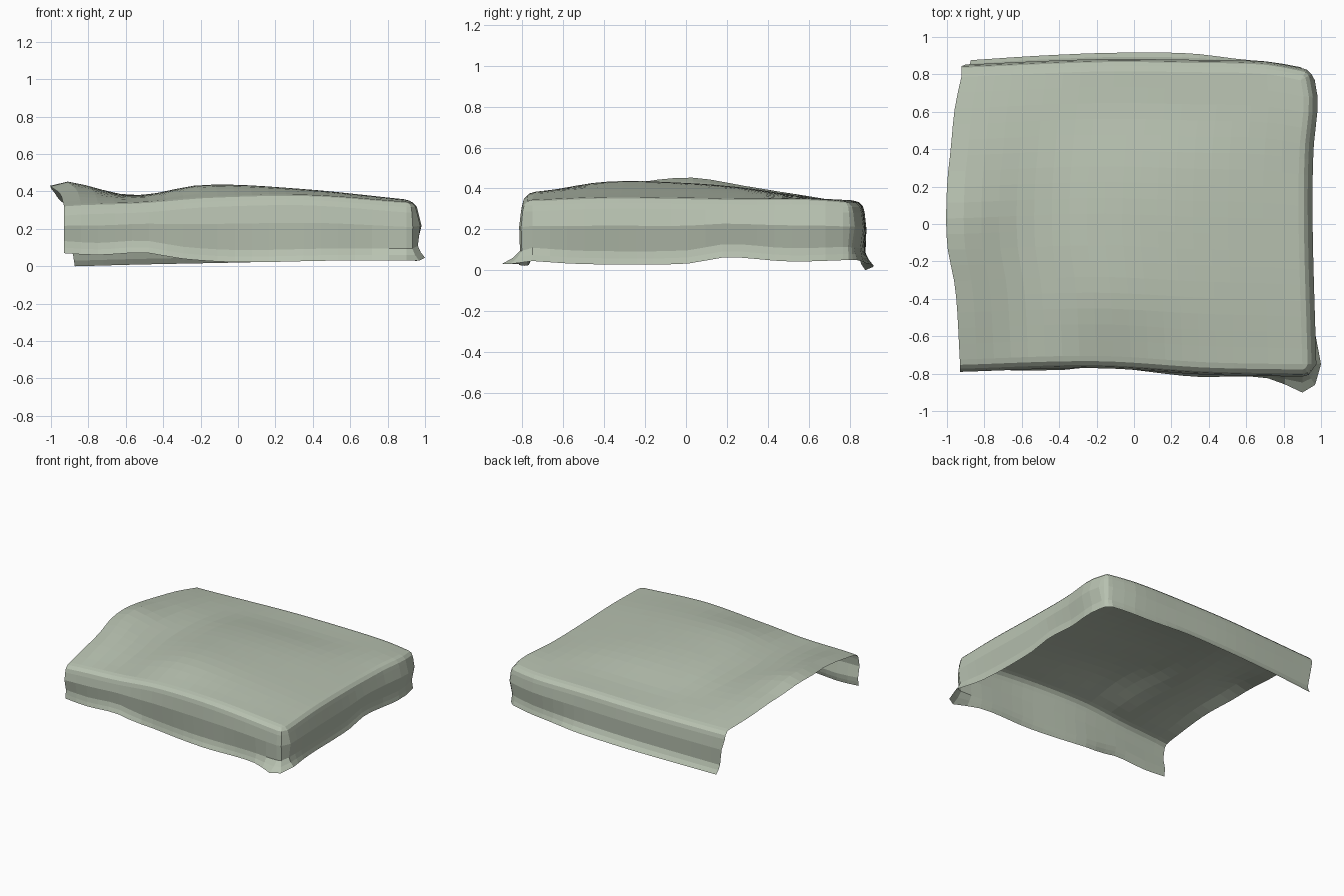
import bpy, bmesh, math
from mathutils import Vector

if "Cube" in bpy.data.objects:
    bpy.data.objects.remove(bpy.data.objects["Cube"])


def curve(keys, t):
    """Smooth interpolation through (position, value) keys."""
    n = len(keys)
    t = min(max(t, keys[0][0]), keys[-1][0])
    i = next(k for k in range(n - 1) if t <= keys[k + 1][0])

    def slope(k):
        a, b = keys[max(k - 1, 0)], keys[min(k + 1, n - 1)]
        return (b[1] - a[1]) / (b[0] - a[0])

    (x0, y0), (x1, y1) = keys[i], keys[i + 1]
    d = x1 - x0
    s = (t - x0) / d
    return ((2*s**3 - 3*s**2 + 1) * y0 + (s**3 - 2*s**2 + s) * d * slope(i)
            + (3*s**2 - 2*s**3) * y1 + (s**3 - s**2) * d * slope(i + 1))


# Plan outline of the flat top (inside the rounded rim)
LEFT = [(-.75, -.93), (-.35, -.955), (-.1, -1), (.2, -1), (.4, -.98), (.62, -.958), (.8, -.92)]
RIGHT = [(-.75, .9), (0, .88), (.4, .885), (.65, .908), (.78, .89)]
FRONT = [(-.95, -.725), (-.2, -.705), (.4, -.74), (.91, -.75)]
BACK = [(-.95, .785), (-.2, .815), (.3, .812), (.7, .802), (.91, .765)]

# Sagging top heights: rows along x, columns along y
YK = (-.74, -.4, 0, .3, .6, .81)
TOP = [(0, (.325, .385, .43, .405, .362, .325)),
       (.05, (.33, .40, .453, .41, .36, .326)),
       (.23, (.342, .368, .38, .378, .355, .332)),
       (.42, (.366, .43, .425, .40, .355, .338)),
       (.7, (.383, .412, .41, .393, .355, .342)),
       (1, (.345, .358, .355, .35, .35, .335))]

# Hem: outward offset and height for each skirt
HEM = {
    "front": ([(-.93, .055), (-.4, .075), (-.2, .06), (.3, .08), (.7, .075), (.91, .155)],
              [(-.93, .07), (-.75, .06), (-.5, .072), (-.3, .04), (0, .022), (.5, .03), (.91, .03)]),
    "right": ([(-.75, .1), (-.5, .065), (0, .065), (.4, .06), (.8, .055)],
              [(-.75, .045), (-.5, .03), (0, .032), (.2, .063), (.5, .043), (.8, .05)]),
    "back": ([(-.91, .09), (-.5, .095), (0, .1), (.3, .1), (.6, .07), (.91, .07)],
             [(-.91, 0), (-.5, .01), (0, .02), (.6, .035), (.91, .05)]),
}
NX, NY, RIM = 20, 18, .057


def top_point(i, j):
    u, v = i / NX, j / NY
    x, y = -.93 + 1.84 * u, -.74 + 1.55 * v
    for _ in range(3):
        x = curve(LEFT, y) * (1 - u) + curve(RIGHT, y) * u
        y = curve(FRONT, x) * (1 - v) + curve(BACK, x) * v
    z = curve([(yk, curve([(r[0], r[1][k]) for r in TOP], u)) for k, yk in enumerate(YK)], y)
    return Vector((x, y, z))


bm = bmesh.new()

# Top sheet
grid = [[bm.verts.new(top_point(i, j)) for j in range(NY + 1)] for i in range(NX + 1)]
for i in range(NX):
    for j in range(NY):
        bm.faces.new((grid[i][j], grid[i + 1][j], grid[i + 1][j + 1], grid[i][j + 1]))


def station(vert, side, angle):
    """Rim vertex, outward direction, hem offset and hem height."""
    offs, high = HEM[side]
    t = vert.co.y if side == "right" else vert.co.x
    return [vert, Vector((math.cos(angle), math.sin(angle), 0)), curve(offs, t), curve(high, t)]


# Stations around the three skirts, with fans at the two rounded corners
h = math.pi / 2
path = [station(grid[i][0], "front", -h) for i in range(NX + 1)]
path.append(station(grid[NX][0], "right", -h * .65))
path[-1][2:] = [.13, .03]
path += [station(grid[NX][j], "right", 0) for j in range(NY + 1)]
path += [station(grid[NX][NY], "right", h * k / 3) for k in (1, 2)]
path += [station(grid[i][NY], "back", h) for i in range(NX, -1, -1)]

# Skirts: rounded rim, wall, crease and flared hem
columns = []
for vert, n, off, hem_z in path:
    p = vert.co
    col = [vert]
    for a in (30, 60, 90):
        a = math.radians(a)
        col.append(bm.verts.new(p + n * RIM * math.sin(a) - Vector((0, 0, RIM * (1 - math.cos(a))))))
    z0, z1 = p.z - RIM, hem_z + .065
    inset = min(RIM + .005, .045 + .3 * (off - .045))
    bulge = RIM + (.018 if n.x > .9 else .009)
    tail = [(bulge, z0 * .6 + z1 * .4), (inset, z1),
            (inset * .6 + off * .4, hem_z + .03), (off, hem_z)]
    for d, z in tail:
        q = p + n * d
        if n.y > .99 and p.x < -.6:
            q.x += .05 * (p.x + .6) / -.32 * (p.z - z) / p.z
        q.z = z
        col.append(bm.verts.new(q))
    columns.append(col)
for a, b in zip(columns, columns[1:]):
    for k in range(len(a) - 1):
        ring = [a[k], a[k + 1], b[k + 1], b[k]]
        bm.faces.new(list(dict.fromkeys(ring)))

bmesh.ops.recalc_face_normals(bm, faces=bm.faces)
if sum(f.normal.z * f.calc_area() for f in bm.faces) < 0:
    bmesh.ops.reverse_faces(bm, faces=bm.faces)

mesh = bpy.data.meshes.new("draped_cover")
bm.to_mesh(mesh)
bm.free()

# Pale sage cloth
cloth = bpy.data.materials.new("cloth")
cloth.diffuse_color = (.48, .54, .44, 1)
cloth.use_nodes = True
cloth.node_tree.nodes["Principled BSDF"].inputs["Base Color"].default_value = cloth.diffuse_color
mesh.materials.append(cloth)
bpy.context.collection.objects.link(bpy.data.objects.new("draped_cover", mesh))
